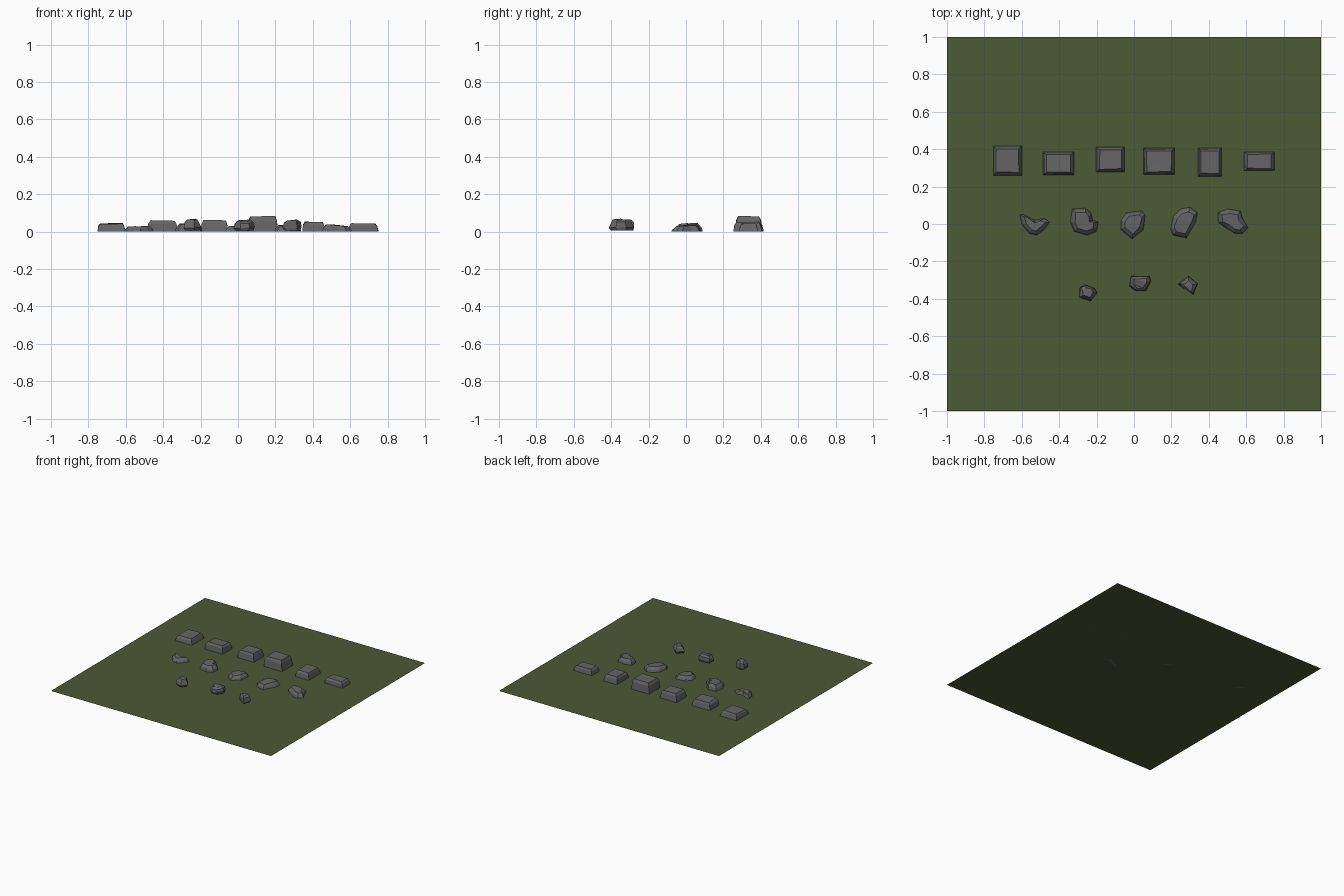
import bpy, bmesh, random
from mathutils import Vector

random.seed(7)

if "Cube" in bpy.data.objects:
    bpy.data.objects.remove(bpy.data.objects["Cube"])

CM = 0.01   # stone outlines and heights are given in hundredths of a unit


def material(name, colour):
    mat = bpy.data.materials.new(name)
    mat.use_nodes = True
    mat.diffuse_color = colour
    shader = mat.node_tree.nodes["Principled BSDF"]
    shader.inputs["Base Color"].default_value = colour
    shader.inputs["Roughness"].default_value = 0.9
    return mat


grass = material("moss green", (0.075, 0.1, 0.036, 1))
rock = material("stone grey", (0.13, 0.13, 0.13, 1))


def add_object(name, bm, mat):
    mesh = bpy.data.meshes.new(name)
    bm.to_mesh(mesh)
    bm.free()
    mesh.materials.append(mat)
    obj = bpy.data.objects.new(name, mesh)
    bpy.context.collection.objects.link(obj)


def stone(name, centre, outline, height, rings, tilt=(0, 0), rough=0.0):
    """Stack shrinking copies of a clockwise outline and cap both ends.

    Each ring is (inset, share of the height); tilt slopes the top ring.
    """
    origin = Vector((*centre, 0)) * CM
    bm = bmesh.new()
    loops = []
    for level, (inset, share) in enumerate(rings):
        loop = []
        for x, y in outline:
            point = Vector((x, y, 0))
            point *= max(0.3, 1 - inset / point.length)
            point.z = height * share
            if level > 0:
                point.z += share * (point.x * tilt[0] + point.y * tilt[1])
                point += Vector([random.uniform(-rough, rough) for axis in "xyz"])
            loop.append(bm.verts.new(origin + point * CM))
        loops.append(loop)

    # Side walls
    count = len(outline)
    for lower, upper in zip(loops, loops[1:]):
        for i in range(count):
            j = (i + 1) % count
            bm.faces.new((lower[i], lower[j], upper[j], upper[i]))

    # Base and gently broken top
    bm.faces.new(loops[0])
    top = bm.faces.new(loops[-1])
    bmesh.ops.triangulate(bm, faces=[top])
    bmesh.ops.recalc_face_normals(bm, faces=bm.faces)
    add_object(name, bm, rock)


# Ground sheet
sheet = bmesh.new()
bmesh.ops.create_grid(sheet, x_segments=1, y_segments=1, size=1)
add_object("ground", sheet, grass)

# Back row: squared blocks, given by centre, half size, height and top slope
BLOCK_RINGS = [(0, 0), (1, 0.72), (2.3, 1)]
blocks = [
    ("far_right", (-67.6, 33.8), (7.6, 7.8), 4.3, (0, 0.04)),
    ("mid_right", (-40.4, 32.4), (8.2, 6.1), 5.7, (0, -0.05)),
    ("near_right", (-12.6, 34.5), (7.6, 6.6), 6.1, (0, 0)),
    ("near_left", (13.3, 33.5), (8.3, 7.1), 8.2, (0, 0)),
    ("mid_left", (40.5, 33), (6.2, 7.7), 5, (0, 0.02)),
    ("far_left", (67, 33.5), (8.2, 5), 4.4, (0, 0.03)),
]
for name, centre, (w, d), height, tilt in blocks:
    corners = [(-w, d), (w, d), (w, -d), (-w, -d)]
    stone("block_stone_" + name, centre, corners, height,
          BLOCK_RINGS, tilt, rough=0.25)

# Middle row: low slabs with irregular outlines
SLAB_RINGS = [(0, 0), (0.7, 0.5), (2.4, 1)]
slabs = [
    ("far_right", (-53, 0), 2.9, (0.02, 0),
     [(-8, 5), (-6, 5), (0, 2), (5, 3), (8, 1), (5, -3), (1, -6), (-3, -5), (-7, 0)]),
    ("near_right", (-26, 1), 4.4, (0.04, 0.05),
     [(-7, 7), (0, 7.5), (3, 5), (4, 1), (7, 0), (6, -5), (1, -7), (-6, -5), (-8, 0)]),
    ("middle", (0, 0), 3, (0, 0.03),
     [(-4, 6), (4, 7), (6, 5), (5, -3), (-1, -8), (-7, -3), (-7, 2)]),
    ("near_left", (27, 1), 3.4, (0, 0.04),
     [(-2, 7), (3, 8), (7, 5), (6, 0), (1, -8.5), (-6, -7), (-7.5, -4), (-6, 3)]),
    ("far_left", (53, 1), 3.5, (-0.06, 0.05),
     [(-8, 5), (-3, 7), (4, 6), (5, 2), (8, -3), (5, -6), (1, -6), (-4, -3), (-8, 0)]),
]
for name, centre, height, tilt, outline in slabs:
    stone("slab_stone_" + name, centre, outline, height,
          SLAB_RINGS, tilt, rough=0.2)

# Front row: small chunky pebbles, tucked in at the base
PEBBLE_RINGS = [(0.9, 0.1), (0, 0.35), (0.8, 0.75), (2.2, 1)]
pebbles = [
    ("right", (-25, -36), 6.5,
     [(-4, 2), (-1, 4), (4, 2), (5, -1), (2, -5), (-4, -3)]),
    ("middle", (3, -32), 5.9,
     [(-5, 4), (5, 4.5), (6, 1), (3, -4), (-2, -4), (-5, -1)]),
    ("left", (29, -33), 6.4,
     [(-5, 1), (0, 5), (5, 1), (3, -5), (-4, -1)]),
]
for name, centre, height, outline in pebbles:
    stone("pebble_" + name, centre, outline, height,
          PEBBLE_RINGS, (0.08, 0.08), rough=0.45)
